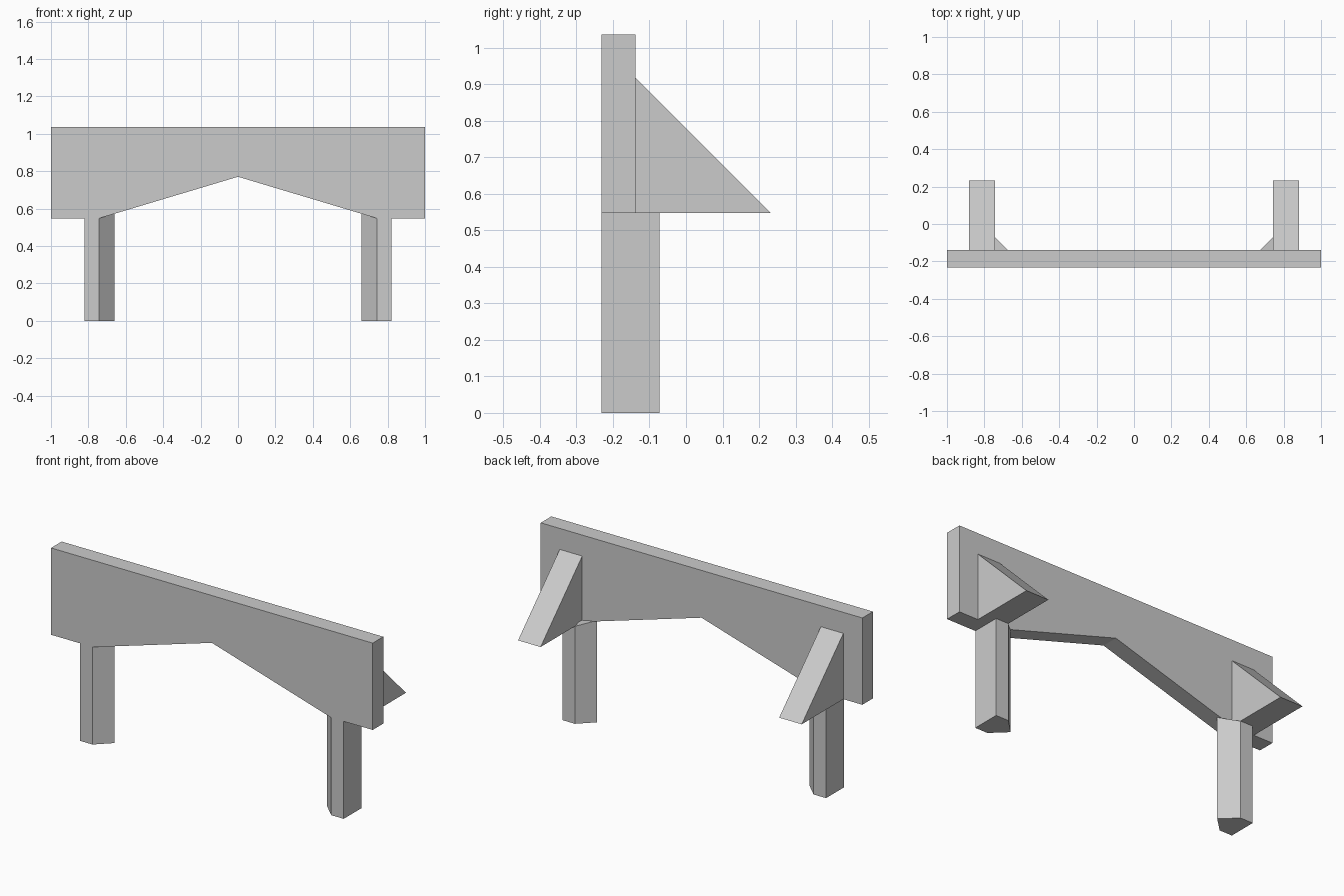
import bpy
import bmesh
from mathutils import Vector

cube = bpy.data.objects.get("Cube")
if cube:
    bpy.data.objects.remove(cube, do_unlink=True)

# One plain grey for every part
grey = bpy.data.materials.new("light_grey")
grey.use_nodes = True
colour = (0.6, 0.6, 0.6, 1.0)
grey.diffuse_color = colour
grey.node_tree.nodes["Principled BSDF"].inputs["Base Color"].default_value = colour

FRONT, BEAM_BACK, LEG_BACK, BRACKET_BACK = -0.232, -0.138, -0.073, 0.232
BASE, TOP, APEX = 0.548, 1.036, 0.77
INNER = 0.742  # where the beam's underside starts to rise


def underside(x):
    """Height of the beam's lower edge at x."""
    return BASE + (APEX - BASE) * max(0, 1 - abs(x) / INNER)


def prism(name, outline, sweep):
    """Extrude a closed outline of 3D points along a vector."""
    bm = bmesh.new()
    face = bm.faces.new([bm.verts.new(p) for p in outline])
    new = bmesh.ops.extrude_face_region(bm, geom=[face])["geom"]
    moved = [v for v in new if isinstance(v, bmesh.types.BMVert)]
    bmesh.ops.translate(bm, verts=moved, vec=Vector(sweep))
    # extruding leaves the source face in place only if it is still needed
    if len([f for f in bm.faces if len(f.verts) == len(outline)]) < 2:
        bmesh.ops.holes_fill(bm, edges=bm.edges[:])
    bmesh.ops.recalc_face_normals(bm, faces=bm.faces[:])
    mesh = bpy.data.meshes.new(name)
    bm.to_mesh(mesh)
    bm.free()
    mesh.materials.append(grey)
    obj = bpy.data.objects.new(name, mesh)
    bpy.context.collection.objects.link(obj)
    return obj


# Front beam with a shallow gabled underside
beam = [(-1, TOP), (-1, BASE), (-INNER, BASE), (0, APEX),
        (INNER, BASE), (1, BASE), (1, TOP)]
prism("front_beam", [(x, FRONT, z) for x, z in beam], (0, BEAM_BACK - FRONT, 0))

for side, s in (("left", 1), ("right", -1)):
    # Five-sided leg, pointed inwards, its top following the beam's underside
    middle = (FRONT + LEG_BACK) / 2
    plan = [(0.82, FRONT), (INNER, FRONT), (0.66, middle),
            (INNER, LEG_BACK), (0.82, LEG_BACK)]
    leg = prism(side + "_leg", [(s * x, y, 0) for x, y in plan], (0, 0, BASE))
    for v in leg.data.vertices:
        if v.co.z > BASE / 2:
            v.co.z = underside(v.co.x)

    # Triangular bracket behind the beam
    wedge = [(BEAM_BACK, BASE), (BRACKET_BACK, BASE), (BEAM_BACK, 0.918)]
    prism(side + "_bracket", [(s * INNER, y, z) for y, z in wedge], (s * 0.14, 0, 0))
